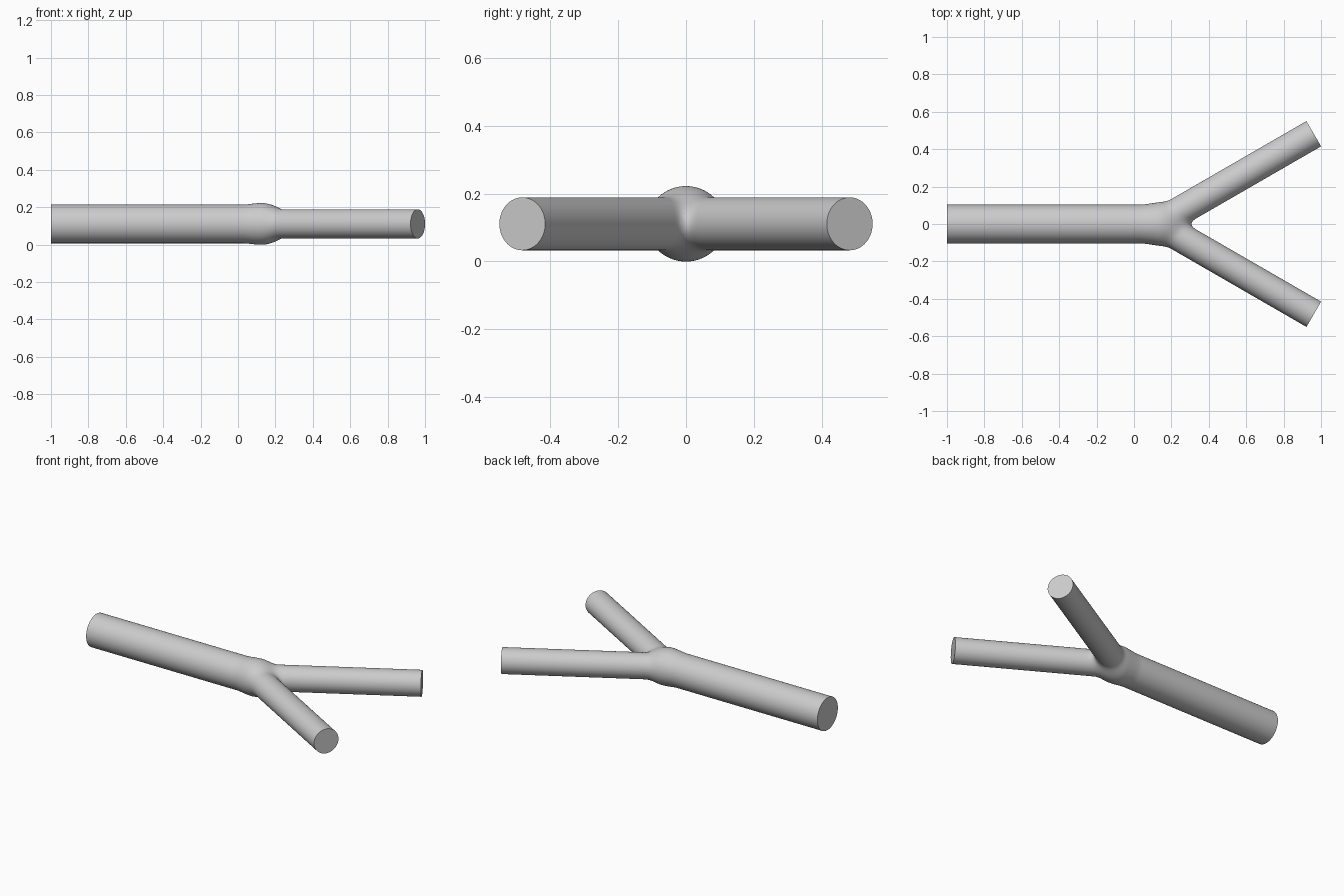
import bpy, bmesh, math
from mathutils import Vector

cube = bpy.data.objects.get("Cube")
if cube:
    bpy.data.objects.remove(cube, do_unlink=True)

TRUNK_R, BRANCH_R, BLEND = 0.1035, 0.078, 0.053
FORK = Vector((0.125, 0, 0))
TILT = math.radians(30)
TRUNK_LEN, BRANCH_LEN = 1.125, 0.9655
HEIGHT, SIDES = 0.111, 72
BACK = Vector((-1, 0, 0))
LEFT = Vector((math.cos(TILT), math.sin(TILT), 0))
RIGHT = Vector((LEFT.x, -LEFT.y, 0))


def arm(p, direction, radius):
    """Distance from p to a round arm starting at the fork."""
    q = p - FORK
    return (q - direction * max(0, q.dot(direction))).length - radius


def blend(a, b):
    """Union of two distances with a soft fillet."""
    h = max(BLEND - abs(a - b), 0)
    return min(a, b) - h * h / (4 * BLEND)


def surface(p):
    branches = blend(arm(p, LEFT, BRANCH_R), arm(p, RIGHT, BRANCH_R))
    return blend(arm(p, BACK, TRUNK_R), branches)


def ring_points(s):
    """Cross-section at distance s along the trunk-to-branch path."""
    centre = FORK + (LEFT * s if s > 0 else BACK * -s)
    u = min(max((s + 0.15) / 0.3, 0), 1)
    turn = TILT * u * u * (3 - 2 * u)
    side = Vector((-math.sin(turn), math.cos(turn), 0))
    points = []
    for i in range(SIDES):
        a = math.tau * i / SIDES
        ray = side * math.cos(a) + Vector((0, 0, math.sin(a)))
        t = 0
        for _ in range(40):
            d = surface(centre + ray * t)
            t = min(t - d, 0.3)
            if abs(d) < 1e-5:
                break
        points.append(centre + ray * t)
    return points


# Sweep one half: trunk into left branch, dense around the fork
stations = [-TRUNK_LEN, -0.7, -0.4] + [-0.2 + 0.01 * i for i in range(61)]
stations += [0.6, 0.8, BRANCH_LEN]
bm = bmesh.new()
rings = [[bm.verts.new(p) for p in ring_points(s)] for s in stations]
for r0, r1 in zip(rings, rings[1:]):
    for i in range(SIDES):
        j = (i + 1) % SIDES
        bm.faces.new((r0[i], r0[j], r1[j], r1[i]))
bm.faces.new(rings[0])
bm.faces.new(rings[-1])

# Cut at the centre plane and settle the seam on the blended surface
bmesh.ops.bisect_plane(bm, geom=bm.verts[:] + bm.edges[:] + bm.faces[:],
                       dist=1e-5, plane_co=(0, 0, 0), plane_no=(0, 1, 0),
                       clear_inner=True)
E = 1e-4
ex, ez = Vector((E, 0, 0)), Vector((0, 0, E))
for v in bm.verts:
    if abs(v.co.y) < 2e-5:
        v.co.y = 0
        if v.co.x < -0.2:
            continue
        for _ in range(8):
            d = surface(v.co)
            gx = (surface(v.co + ex) - surface(v.co - ex)) / (2 * E)
            gz = (surface(v.co + ez) - surface(v.co - ez)) / (2 * E)
            g2 = max(gx * gx + gz * gz, 0.1)
            v.co -= Vector((gx, 0, gz)) * (d / g2)

# Mirror to the other half and weld
copy = bmesh.ops.duplicate(bm, geom=bm.verts[:] + bm.edges[:] + bm.faces[:])
for v in copy["geom"]:
    if isinstance(v, bmesh.types.BMVert):
        v.co.y = -v.co.y
bmesh.ops.remove_doubles(bm, verts=bm.verts[:], dist=2e-4)
bmesh.ops.recalc_face_normals(bm, faces=bm.faces[:])
bmesh.ops.translate(bm, verts=bm.verts[:], vec=(0, 0, HEIGHT))

mesh = bpy.data.meshes.new("forked_pipe")
bm.to_mesh(mesh)
bm.free()
pipe = bpy.data.objects.new("forked_pipe", mesh)
bpy.context.collection.objects.link(pipe)

# Plain grey material
grey = bpy.data.materials.new("light_grey")
grey.use_nodes = True
colour = (0.6, 0.6, 0.6, 1)
grey.diffuse_color = colour
grey.node_tree.nodes["Principled BSDF"].inputs["Base Color"].default_value = colour
mesh.materials.append(grey)

bpy.ops.object.select_all(action="DESELECT")
pipe.select_set(True)
bpy.context.view_layer.objects.active = pipe
bpy.ops.object.shade_smooth_by_angle(angle=math.radians(40))
